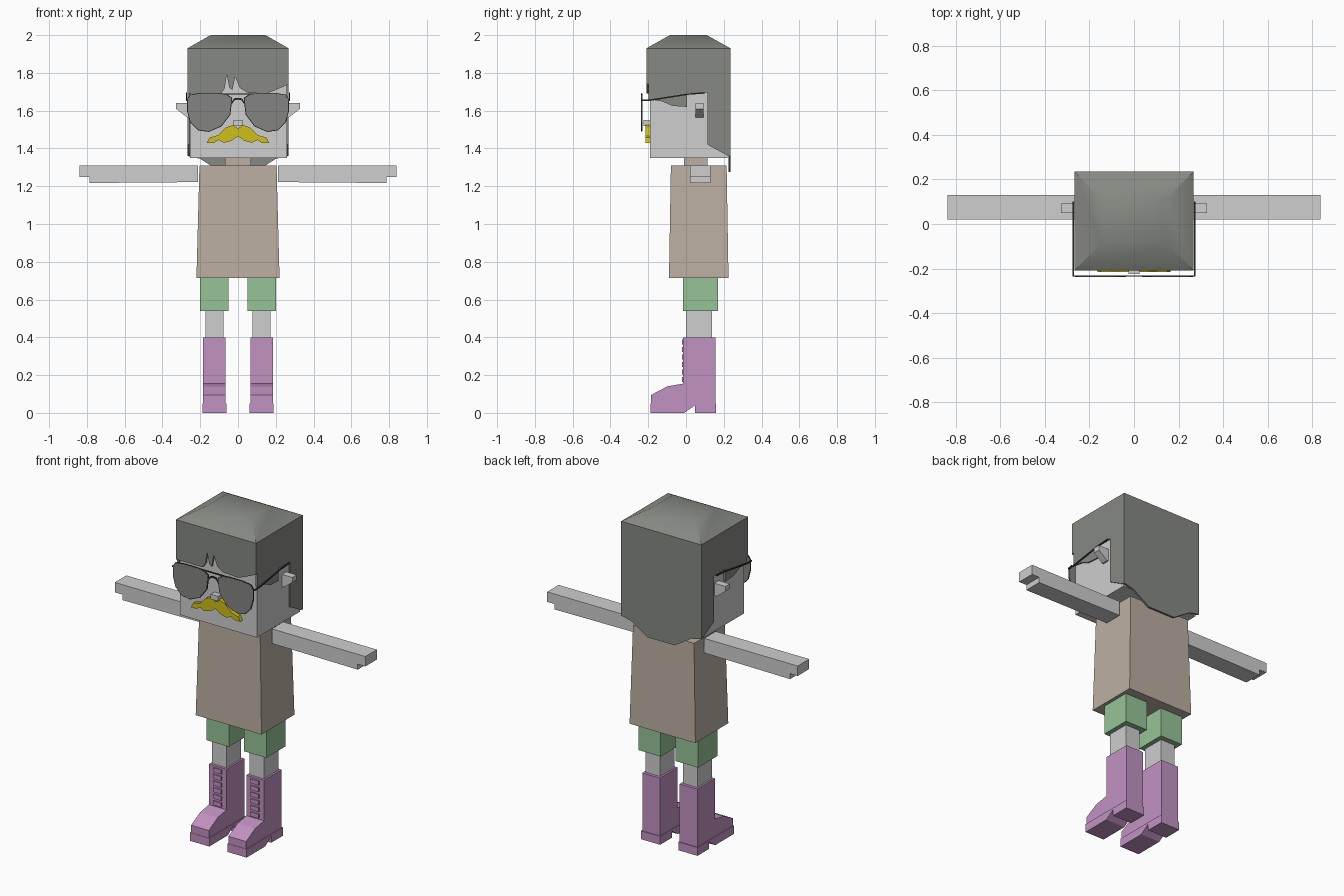
import bpy
import bmesh

default_cube = bpy.data.objects.get("Cube")
if default_cube:
    bpy.data.objects.remove(default_cube, do_unlink=True)


def make_material(name, red, green, blue):
    mat = bpy.data.materials.new(name)
    mat.use_nodes = True
    colour = (red, green, blue, 1)
    mat.diffuse_color = colour
    mat.node_tree.nodes["Principled BSDF"].inputs["Base Color"].default_value = colour
    return mat


skin = make_material("pale grey skin", .62, .62, .62)
hair = make_material("olive grey hair", .24, .25, .225)
lens_grey = make_material("lens grey", .23, .23, .22)
frame_dark = make_material("dark frame", .04, .04, .04)
tan = make_material("tan cloth", .5, .43, .36)
green = make_material("soft green cloth", .31, .55, .31)
purple = make_material("mauve leather", .54, .29, .54)
yellow = make_material("mustard yellow", .62, .52, .01)


def finish(name, bm, mat):
    bmesh.ops.recalc_face_normals(bm, faces=bm.faces)
    mesh = bpy.data.meshes.new(name)
    bm.to_mesh(mesh)
    bm.free()
    mesh.materials.append(mat)
    obj = bpy.data.objects.new(name, mesh)
    bpy.context.collection.objects.link(obj)
    return obj


def loft(name, lower, upper, mat):
    """Solid between two matching closed loops of points."""
    bm = bmesh.new()
    bottom = [bm.verts.new(p) for p in lower]
    top = [bm.verts.new(p) for p in upper]
    bm.faces.new(bottom)
    bm.faces.new(top)
    count = len(bottom)
    for i in range(count):
        j = (i + 1) % count
        bm.faces.new((bottom[i], bottom[j], top[j], top[i]))
    return finish(name, bm, mat)


def rectangle(x, y, z):
    return [(x[0], y[0], z), (x[1], y[0], z), (x[1], y[1], z), (x[0], y[1], z)]


def box(name, x, y, z, mat, top_x=None, top_y=None):
    return loft(name, rectangle(x, y, z[0]),
                rectangle(top_x or x, top_y or y, z[1]), mat)


def prism_x(name, profile, start, end, mat):
    return loft(name, [(start, y, z) for y, z in profile],
                [(end, y, z) for y, z in profile], mat)


def prism_y(name, profile, start, end, mat):
    return loft(name, [(x, start, z) for x, z in profile],
                [(x, end, z) for x, z in profile], mat)


def span(centre, half):
    return (centre - half, centre + half)


def mirrored(half):
    """Complete a half outline that runs from the middle outwards and back."""
    return half + [(-x, z) for x, z in reversed(half) if x]


# Head, neck and nose
box("head", (-.255, .26), (-.19, .22), (1.35, 1.92), skin)
box("neck", span(0, .07), (-.01, .115), (1.3, 1.35), tan)
box("nose", span(0, .025), (-.225, -.19), (1.52, 1.55), skin)

# Hair: tapered crown, front fringe, side panels, back panel
WIDE, FRONT, BACK, BROW, THICK = .268, -.21, .236, 1.93, .012
crown = box("hair_crown", span(0, WIDE), (FRONT, BACK), (BROW, 2), hair,
            span(0, .145), (-.085, .11))
fringe = [(-WIDE, BROW), (-WIDE, 1.69), (-.09, 1.69), (-.07, 1.72), (-.06, 1.79),
          (-.045, 1.72), (-.03, 1.71), (-.015, 1.78), (.01, 1.72), (.05, 1.695),
          (.15, 1.69), (.2, 1.71), (WIDE, 1.74), (WIDE, BROW)]
prism_y("hair_fringe", fringe, FRONT, FRONT + THICK, hair)
back_edge = [(0, BROW), (WIDE, BROW), (WIDE, 1.36), (.2, 1.345), (.09, 1.275), (0, 1.275)]
prism_y("hair_back", mirrored(back_edge), BACK - THICK, BACK, hair)
side_edge = [(FRONT + THICK, BROW), (FRONT + THICK, 1.66), (-.13, 1.65), (-.07, 1.625),
             (.005, 1.62), (.005, 1.695), (.115, 1.695), (.115, 1.42),
             (BACK - THICK, 1.36), (BACK - THICK, BROW)]
for side, label in ((1, "left"), (-1, "right")):
    prism_x(label + "_hair_side", side_edge, side * WIDE, side * (WIDE - THICK), hair)

# Soft shading over the crown
bpy.ops.object.select_all(action="DESELECT")
crown.select_set(True)
bpy.context.view_layer.objects.active = crown
bpy.ops.object.shade_smooth_by_angle(angle=.7)

# Moustache
whisker = [(0, 1.505), (.025, 1.525), (.065, 1.51), (.105, 1.47), (.15, 1.458),
           (.165, 1.43), (.125, 1.43), (.105, 1.445), (.075, 1.43), (.035, 1.44),
           (0, 1.465)]
prism_y("moustache", mirrored(whisker), -.215, -.188, yellow)

# Sunglasses
lens = [(.035, 1.665), (.06, 1.682), (.105, 1.69), (.2, 1.69), (.25, 1.682), (.266, 1.66),
        (.266, 1.6), (.25, 1.54), (.21, 1.5), (.155, 1.492), (.09, 1.52), (.045, 1.58)]
mid_x = sum(x for x, z in lens) / len(lens)
mid_z = sum(z for x, z in lens) / len(lens)
rim = [(mid_x + (x - mid_x) * 1.04, mid_z + (z - mid_z) * 1.04) for x, z in lens]
for side, label in ((1, "left"), (-1, "right")):
    prism_y(label + "_lens", [(side * x, z) for x, z in lens], -.238, -.231, lens_grey)
    prism_y(label + "_lens_rim", [(side * x, z) for x, z in rim], -.236, -.232, frame_dark)
    temple = [(-.235, 1.652), (-.19, 1.652), (.02, 1.685), (.1, 1.69),
              (.1, 1.697), (.02, 1.692), (-.19, 1.66), (-.235, 1.66)]
    prism_x(label + "_temple", temple, side * .27, side * .276, frame_dark)
box("brow_bar", span(0, .105), (-.237, -.232), (1.685, 1.692), frame_dark)
bridge = [(0, 1.668), (.02, 1.665), (.042, 1.635), (.036, 1.63), (.017, 1.656), (0, 1.658)]
prism_y("bridge", mirrored(bridge), -.237, -.232, frame_dark)

# Torso
box("torso", span(0, .22), (-.09, .225), (.715, 1.31), tan, span(0, .204), (-.08, .215))

# Ears, arms, shorts and legs
LEG = .125
shaft = [(-.185, .048), (-.185, .095), (-.1, .14), (-.015, .155), (-.015, .4),
         (.155, .4), (.155, .048)]
sole = [(-.187, 0), (-.187, .05), (.16, .05), (.16, 0), (.048, 0), (.048, .04), (-.01, 0)]
for side, label in ((1, "left"), (-1, "right")):
    ear = [(.25, 1.64), (.328, 1.64), (.328, 1.61), (.27, 1.565), (.25, 1.565)]
    prism_y(label + "_ear", [(side * x, z) for x, z in ear], .05, .092, skin)
    arm = [(.212, 1.31), (.838, 1.31), (.838, 1.25), (.787, 1.25), (.787, 1.217),
           (.212, 1.222)]
    prism_y(label + "_arm", [(side * x, z) for x, z in arm], .02, .13, skin)

    centre = side * LEG
    box(label + "_shorts_leg", span(centre, .075), (-.015, .17), (.54, .72), green)
    box(label + "_leg", span(centre, .048), (0, .138), (.39, .55), skin)

    # Boot with sole, heel and lace rungs
    prism_x(label + "_boot", shaft, centre - .059, centre + .059, purple)
    prism_x(label + "_sole", sole, centre - .064, centre + .064, purple)
    for rung in range(6):
        height = .176 + rung * .04
        box(label + "_lace", span(centre, .028), (-.022, -.014), span(height, .013), purple)
